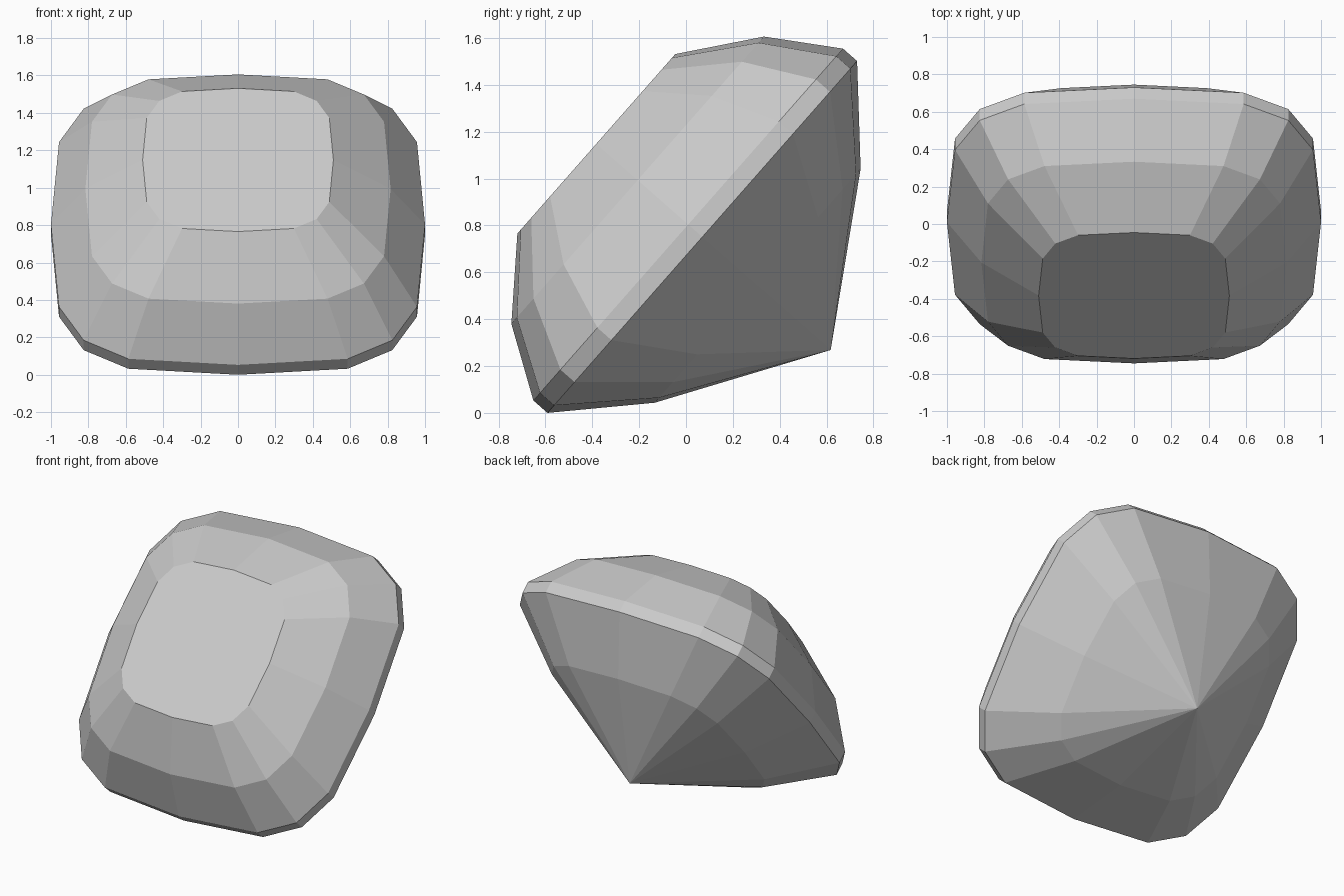
import bpy, bmesh
from math import sin, cos, pi, radians, copysign
from mathutils import Matrix, Vector

if "Cube" in bpy.data.objects:
    bpy.data.objects.remove(bpy.data.objects["Cube"])

SIDES = 16
POWER = 2 / 3.6          # rounded-square outline
TILT = radians(48.65)    # lean of the stone towards the front


def outline(i, scale, height):
    a = 2 * pi * i / SIDES
    c, s = round(cos(a), 6), round(sin(a), 6)
    return Vector((copysign(abs(c) ** POWER, c) * scale,
                   copysign(abs(s) ** POWER, s) * scale, height))


# (scale, height): pavilion break, girdle bottom, girdle top, crown break, table
levels = [(0.665, -0.395), (1.0, -0.08), (1.0, 0.0), (0.816, 0.287), (0.51, 0.522)]

bm = bmesh.new()
rings = [[bm.verts.new(outline(i, s, h)) for i in range(SIDES)] for s, h in levels]
culet = bm.verts.new((0, 0, -0.81))

# Facets between levels, pavilion point and flat table
for i in range(SIDES):
    j = (i + 1) % SIDES
    bm.faces.new((culet, rings[0][j], rings[0][i]))
    for low, high in zip(rings, rings[1:]):
        bm.faces.new((low[i], low[j], high[j], high[i]))
bm.faces.new(rings[-1])

# Tilt, centre in depth and stand on the floor
bmesh.ops.transform(bm, matrix=Matrix.Rotation(TILT, 4, 'X'), verts=bm.verts)
ys = [v.co.y for v in bm.verts]
zs = [v.co.z for v in bm.verts]
bmesh.ops.translate(bm, vec=(0, -(min(ys) + max(ys)) / 2, -min(zs)), verts=bm.verts)
bmesh.ops.recalc_face_normals(bm, faces=bm.faces)

mesh = bpy.data.meshes.new("cushion_cut_gem")
bm.to_mesh(mesh)
bm.free()
gem = bpy.data.objects.new("cushion_cut_gem", mesh)
bpy.context.collection.objects.link(gem)
